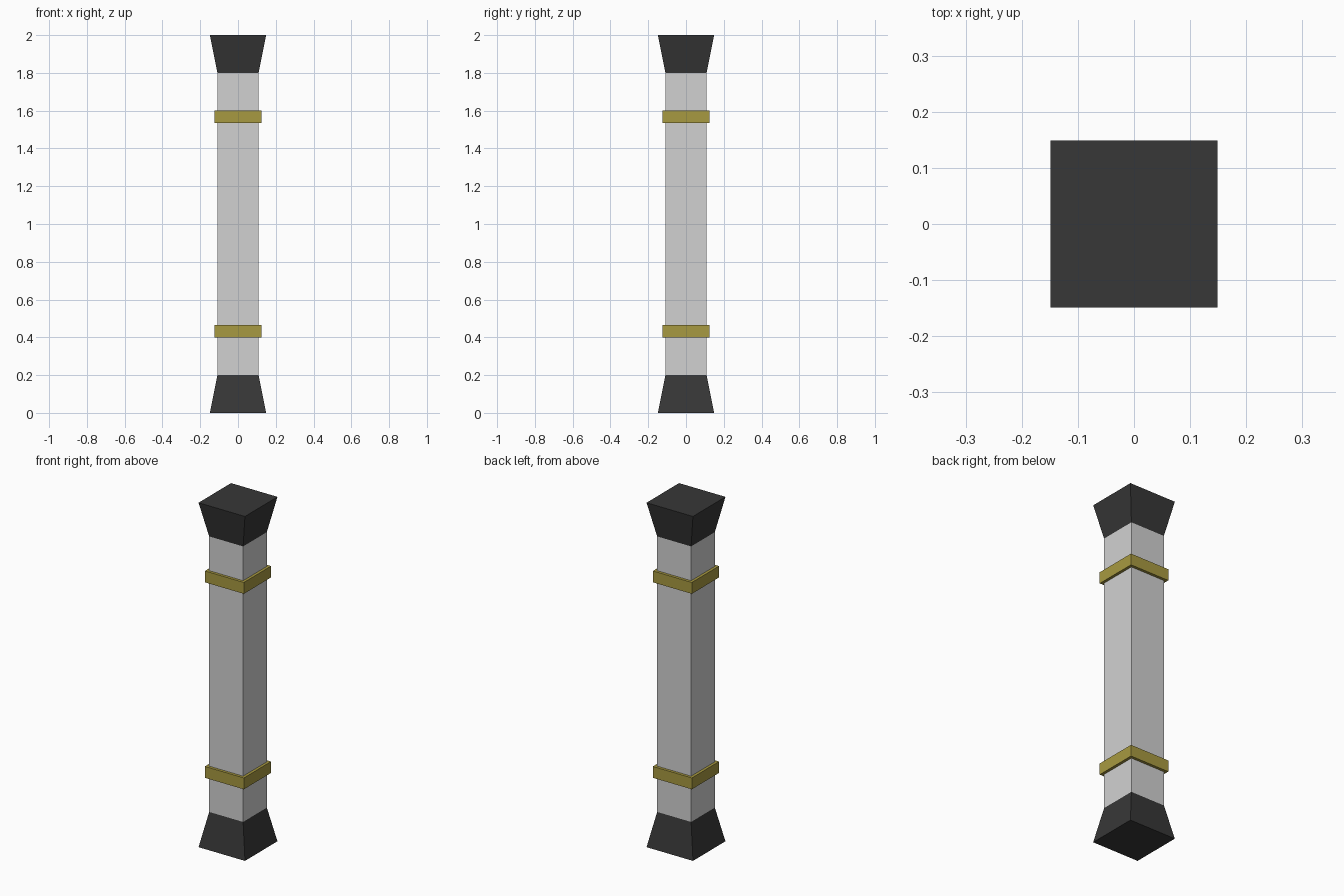
import bpy, bmesh

if "Cube" in bpy.data.objects:
    bpy.data.objects.remove(bpy.data.objects["Cube"])


def material(name, rgb):
    m = bpy.data.materials.new(name)
    m.diffuse_color = (*rgb, 1.0)
    m.use_nodes = True
    m.node_tree.nodes["Principled BSDF"].inputs["Base Color"].default_value = m.diffuse_color
    return m


dark = material("dark_grey", (0.038, 0.038, 0.038))
grey = material("light_grey", (0.64, 0.64, 0.64))
gold = material("dull_gold", (0.39, 0.32, 0.052))


def square_frustum(name, z0, half0, z1, half1, mat):
    """Square block between two heights, with its own half width at each end."""
    bm = bmesh.new()
    bmesh.ops.create_cube(bm, size=2.0)
    for v in bm.verts:
        half, z = (half0, z0) if v.co.z < 0 else (half1, z1)
        v.co = (v.co.x * half, v.co.y * half, z)
    mesh = bpy.data.meshes.new(name)
    bm.to_mesh(mesh)
    bm.free()
    mesh.materials.append(mat)
    obj = bpy.data.objects.new(name, mesh)
    bpy.context.collection.objects.link(obj)
    return obj


FOOT, SHAFT, BAND = 0.149, 0.109, 0.125

# flared base and capital
square_frustum("base", 0.0, FOOT, 0.2, SHAFT, dark)
square_frustum("capital", 1.8, SHAFT, 2.0, FOOT, dark)

# shaft
square_frustum("shaft", 0.2, SHAFT, 1.8, SHAFT, grey)

# two collar bands
for name, z in (("lower_band", 0.4), ("upper_band", 1.535)):
    square_frustum(name, z, BAND, z + 0.066, BAND, gold)
